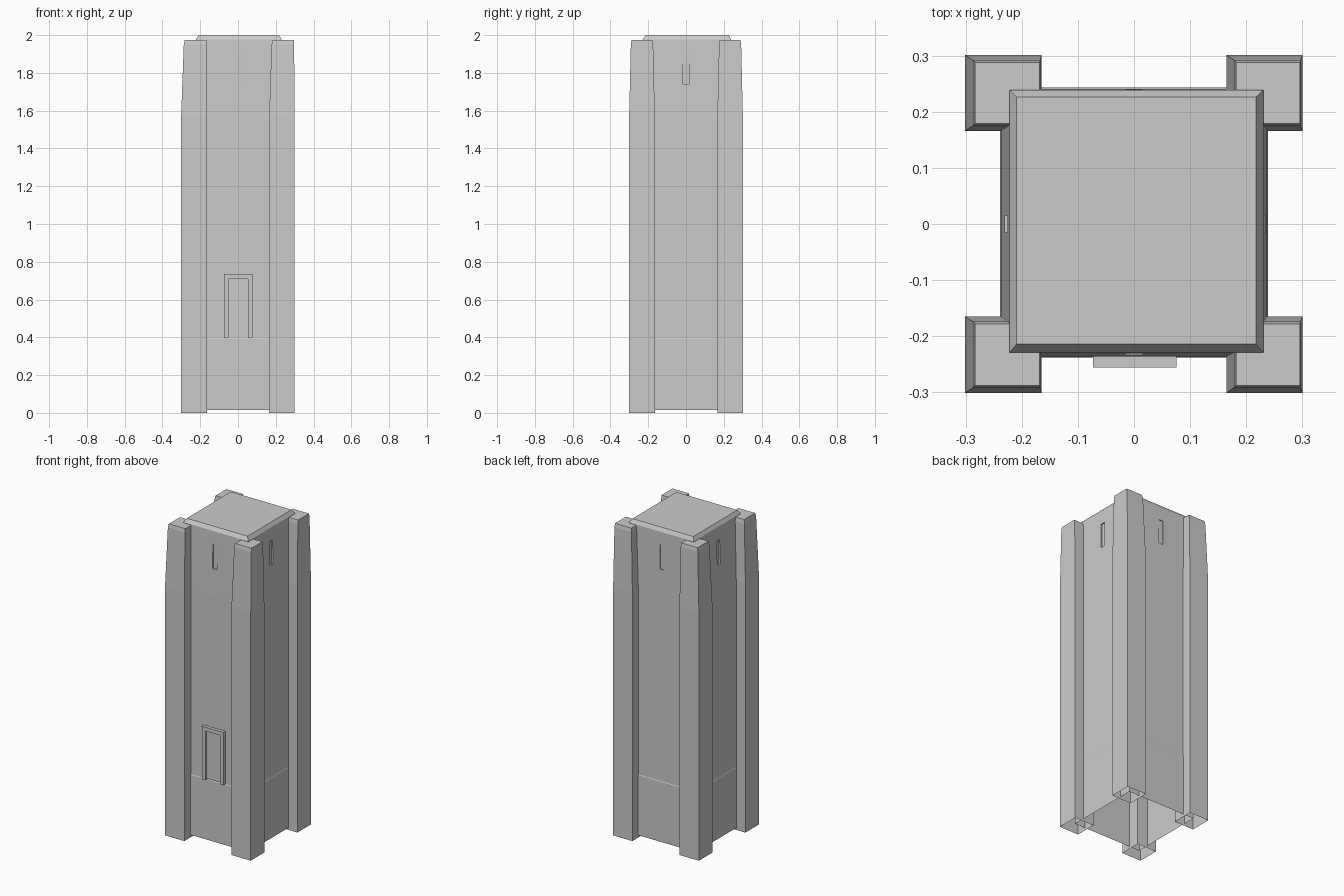
import bpy, bmesh

if "Cube" in bpy.data.objects:
    bpy.data.objects.remove(bpy.data.objects["Cube"])


def link(name, bm):
    bmesh.ops.recalc_face_normals(bm, faces=bm.faces)
    me = bpy.data.meshes.new(name)
    bm.to_mesh(me)
    bm.free()
    ob = bpy.data.objects.new(name, me)
    bpy.context.collection.objects.link(ob)
    return ob


def stack(name, rings):
    """Closed block lofted through rectangles (x0, x1, y0, y1, z)."""
    bm = bmesh.new()
    loops = [[bm.verts.new(p) for p in ((a, c, z), (b, c, z), (b, d, z), (a, d, z))]
             for a, b, c, d, z in rings]
    for lo, hi in zip(loops, loops[1:]):
        for i in range(4):
            j = (i + 1) % 4
            bm.faces.new((lo[i], lo[j], hi[j], hi[i]))
    bm.faces.new(loops[0][::-1])
    bm.faces.new(loops[-1])
    return link(name, bm)


def box(name, x0, x1, y0, y1, z0, z1):
    return stack(name, [(x0, x1, y0, y1, z0), (x0, x1, y0, y1, z1)])


def open_bottom(ob):
    """Remove the underside so the part is a hollow shell."""
    bm = bmesh.new()
    bm.from_mesh(ob.data)
    bm.normal_update()
    low = min(v.co.z for v in bm.verts)
    under = [f for f in bm.faces if all(v.co.z < low + 1e-4 for v in f.verts)]
    bmesh.ops.delete(bm, geom=under, context='FACES_ONLY')
    bm.to_mesh(ob.data)
    bm.free()


# Tower core: plinth step, tapered upper walls, bevelled roof
core = stack("tower_core", [
    (-0.239, 0.239, -0.238, 0.243, 0.015),
    (-0.239, 0.239, -0.238, 0.243, 0.395),
    (-0.237, 0.237, -0.236, 0.241, 0.40),
    (-0.237, 0.237, -0.236, 0.241, 1.57),
    (-0.222, 0.231, -0.229, 0.239, 1.977),
    (-0.209, 0.217, -0.214, 0.226, 2.0)])

# Slit windows cut into the four upper walls
w, z0, z1 = 0.015, 1.74, 1.895
cutters = [
    box("slit_cutter_right", 0.225, 0.3, -w, w, z0, z1),
    box("slit_cutter_left", -0.3, -0.219, -w, w, z0, z1),
    box("slit_cutter_front", -w, w, -0.3, -0.226, z0, z1),
    box("slit_cutter_back", -w, w, 0.234, 0.3, z0, z1)]
for c in cutters:
    m = core.modifiers.new("slit", 'BOOLEAN')
    m.operation, m.solver, m.object = 'DIFFERENCE', 'EXACT', c
    c.hide_render = True
deps = bpy.context.evaluated_depsgraph_get()
cut_mesh = bpy.data.meshes.new_from_object(core.evaluated_get(deps))
core.modifiers.clear()
core.data = cut_mesh
for c in cutters:
    bpy.data.objects.remove(c)
open_bottom(core)

# Corner pillars: straight shaft, tapered head, chamfered top
for side, x0, x1, tx0, tx1 in (("left", -0.301, -0.165, -0.287, -0.167),
                               ("right", 0.165, 0.300, 0.178, 0.297)):
    for end, y0, y1 in (("front", -0.301, -0.165), ("back", 0.166, 0.301)):
        ty0, ty1 = y0 + 0.009, y1 - 0.009
        e = 0.004
        p = stack(f"pillar_{end}_{side}", [
            (x0, x1, y0, y1, 0), (x0, x1, y0, y1, 1.57),
            (tx0, tx1, ty0, ty1, 1.95),
            (tx0 + e, tx1 - e / 4, ty0 + e, ty1 - e, 1.973)])
        open_bottom(p)

# Doorway: two posts, lintel and recessed door leaf
box("door_post_left", -0.073, -0.050, -0.256, -0.23, 0.40, 0.71)
box("door_post_right", 0.053, 0.076, -0.256, -0.23, 0.40, 0.71)
box("door_lintel", -0.073, 0.076, -0.256, -0.23, 0.71, 0.735)
box("door_leaf", -0.050, 0.053, -0.243, -0.23, 0.405, 0.71)
